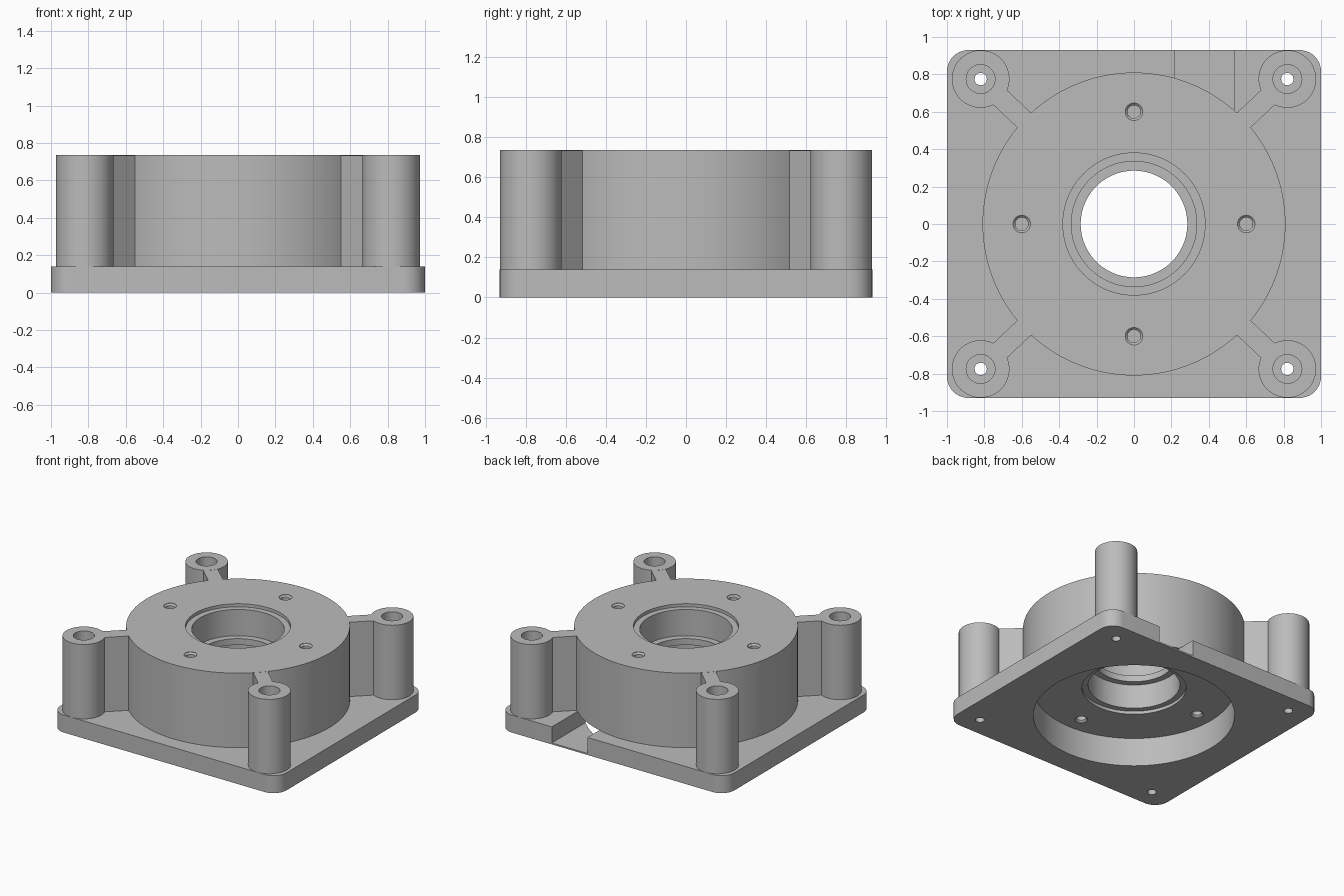
import bpy, bmesh, math
from mathutils import Matrix, Vector

if "Cube" in bpy.data.objects:
    bpy.data.objects.remove(bpy.data.objects["Cube"], do_unlink=True)

HALF_X, HALF_Y, PLATE_H, TOP = 1.0, 0.93, 0.14, 0.735
POST_X, POST_Y = 0.82, 0.775
CEILING = 0.23
CORNERS = [(sx * POST_X, sy * POST_Y) for sx in (-1, 1) for sy in (-1, 1)]

grey = bpy.data.materials.new("plain_grey")
grey.use_nodes = True
grey.diffuse_color = (0.5, 0.5, 0.5, 1)
grey.node_tree.nodes["Principled BSDF"].inputs["Base Color"].default_value = (0.5, 0.5, 0.5, 1)


def lathe(bm, profile, center=(0, 0), segments=64):
    """Revolve a closed (radius, z) loop around a vertical axis."""
    rings = []
    for i in range(segments):
        a = 2 * math.pi * i / segments
        rings.append([bm.verts.new((center[0] + r * math.cos(a),
                                    center[1] + r * math.sin(a), z)) for r, z in profile])
    n = len(profile)
    for i in range(segments):
        a, b = rings[i], rings[(i + 1) % segments]
        for j in range(n):
            k = (j + 1) % n
            if profile[j][0] == 0 and profile[k][0] == 0:
                continue
            bm.faces.new((a[j], b[j], b[k], a[k]))


def box(bm, low, high, matrix=Matrix()):
    low, high = Vector(low), Vector(high)
    place = Matrix.Translation((low + high) / 2) @ Matrix.Diagonal((high - low).to_4d())
    bmesh.ops.create_cube(bm, size=1, matrix=matrix @ place)


def make(name, bm):
    bmesh.ops.remove_doubles(bm, verts=bm.verts, dist=1e-5)
    bmesh.ops.recalc_face_normals(bm, faces=bm.faces)
    mesh = bpy.data.meshes.new(name)
    bm.to_mesh(mesh)
    bm.free()
    mesh.materials.append(grey)
    ob = bpy.data.objects.new(name, mesh)
    bpy.context.collection.objects.link(ob)
    return ob


def cut(target, cutter):
    """Subtract a cutter and discard it."""
    cutter.hide_render = True
    mod = target.modifiers.new("cut", "BOOLEAN")
    mod.operation, mod.solver, mod.object = "DIFFERENCE", "EXACT", cutter
    select(target)
    bpy.ops.object.modifier_apply(modifier=mod.name)
    bpy.data.objects.remove(cutter, do_unlink=True)


def select(ob):
    bpy.ops.object.select_all(action="DESELECT")
    ob.select_set(True)
    bpy.context.view_layer.objects.active = ob


def smooth(ob):
    select(ob)
    bpy.ops.object.shade_smooth_by_angle(angle=math.radians(30))


def cylinder(r, z0, z1):
    return [(0, z0), (r, z0), (r, z1), (0, z1)]


# Base plate with rounded corners
bm = bmesh.new()
box(bm, (-HALF_X, -HALF_Y, 0), (HALF_X, HALF_Y, PLATE_H))
upright = [e for e in bm.edges if abs(e.verts[0].co.z - e.verts[1].co.z) > 0.1]
bmesh.ops.bevel(bm, geom=upright, offset=0.115, segments=10, profile=0.5, affect="EDGES")
plate = make("base_plate", bm)

# Round recess and corner bolt holes through the plate
bm = bmesh.new()
lathe(bm, cylinder(0.735, -0.1, 0.3), segments=128)
for c in CORNERS:
    lathe(bm, cylinder(0.033, -0.1, 0.3), c, 32)
cut(plate, make("plate_hole_cutter", bm))

# Cable channel at the back, leaving a thin floor
bm = bmesh.new()
box(bm, (0.22, 0.4, 0.012), (0.535, 1.1, 0.3))
cut(plate, make("channel_cutter", bm))
smooth(plate)

# Round housing with stepped bearing seats at both ends of the bore
bm = bmesh.new()
lathe(bm, [(0.735, PLATE_H), (0.81, PLATE_H), (0.81, TOP),
           (0.38, TOP), (0.38, 0.71), (0.335, 0.71), (0.335, 0.5),
           (0.285, 0.5), (0.285, 0.45), (0.335, 0.45), (0.335, 0.255),
           (0.38, 0.255), (0.38, CEILING), (0.735, CEILING)], segments=128)
housing = make("bearing_housing", bm)

# Blind screw holes in the top and underside of the housing
bm = bmesh.new()
for i in range(4):
    a = i * math.pi / 2
    c = (0.6 * math.cos(a), 0.6 * math.sin(a))
    for face, way in ((TOP, 1), (CEILING, -1)):
        lathe(bm, [(0, face - way * 0.18), (0.035, face - way * 0.18),
                   (0.035, face - way * 0.015), (0.047, face - way * 0.003),
                   (0.047, face + way * 0.05), (0, face + way * 0.05)], c, 32)
cut(housing, make("screw_hole_cutter", bm))
smooth(housing)

# Corner posts with counterbored holes, and webs tying them to the housing
for x, y in CORNERS:
    side = ("back" if y > 0 else "front") + ("_left" if x > 0 else "_right")
    bm = bmesh.new()
    lathe(bm, [(0.033, PLATE_H), (0.154, PLATE_H), (0.154, TOP),
               (0.077, TOP), (0.077, 0.5), (0.033, 0.5)], (x, y), 48)
    smooth(make(side + "_post", bm))
    bm = bmesh.new()
    box(bm, (0.775, -0.054, PLATE_H), (1.01, 0.054, TOP - 0.001),
        Matrix.Rotation(math.atan2(y, x), 4, "Z"))
    make(side + "_web", bm)
